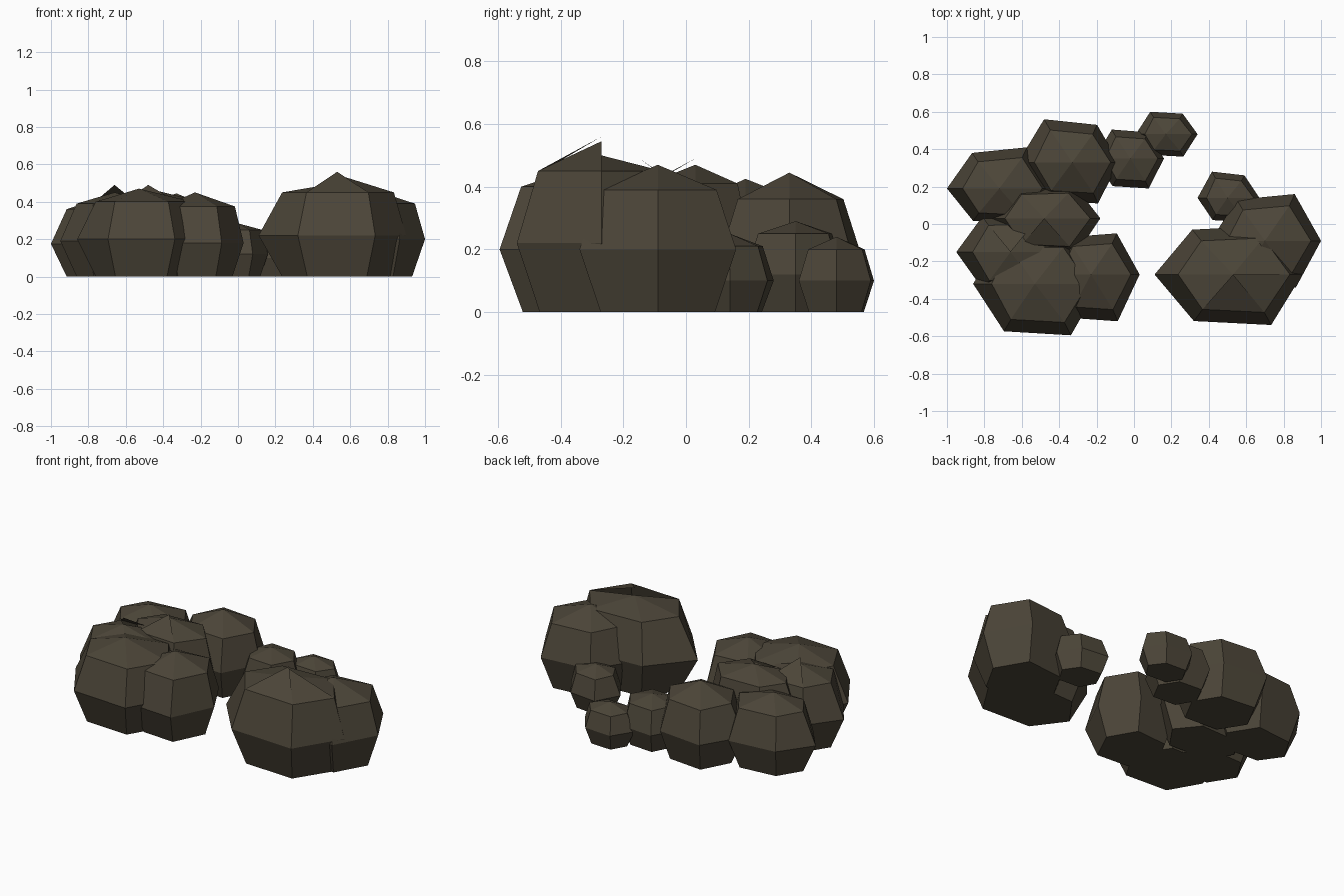
import bpy, bmesh

if "Cube" in bpy.data.objects:
    bpy.data.objects.remove(bpy.data.objects["Cube"])

stone = bpy.data.materials.new("dark brown stone")
stone.diffuse_color = (0.072, 0.06, 0.04, 1)
stone.use_nodes = True
stone.node_tree.nodes["Principled BSDF"].inputs["Base Color"].default_value = stone.diffuse_color

# x scale of each corner (left, front left, front right, right, back right, back left)
BASE = (0.70, 0.76, 0.78, 0.77, 0.78, 0.76)
WAIST = (1,) * 6
SHOULDER = (0.70, 0.78, 0.82, 0.82, 0.82, 0.78)


def boulder(name, cx, cy, left, right, front, back, mid, ring, apex, peaks={}, tilt=0.0):
    """Six-sided boulder: flat base, wide waist, narrower shoulder, faceted cap."""
    l, r, f, b = left - cx, right - cx, front - cy, back - cy
    s = 0.04 * (b - f)
    hexagon = [(l, 0), (l * 0.5, f + s), (r * 0.55, f), (r, 0),
               (r * 0.53, b + min(tilt, 0)), (l * 0.52, b - max(tilt, 0))]
    bm = bmesh.new()
    rings = []
    for kx, ky, z in ((BASE, 0.73, 0), (WAIST, 1, mid), (SHOULDER, 0.75, ring)):
        rings.append([bm.verts.new((cx + x * k, cy + y * ky, z)) for k, (x, y) in zip(kx, hexagon)])
    bm.faces.new(rings[0][::-1])
    for i in range(6):
        j = (i + 1) % 6
        for lo, hi in zip(rings, rings[1:]):
            bm.faces.new((lo[i], lo[j], hi[j], hi[i]))
        # cap facets may stand proud of the others as chipped peaks
        tip = bm.verts.new((cx, cy, peaks.get(i, apex)))
        bm.faces.new((rings[2][i], rings[2][j], tip))
    mesh = bpy.data.meshes.new(name)
    bm.to_mesh(mesh)
    bm.free()
    mesh.materials.append(stone)
    bpy.context.collection.objects.link(bpy.data.objects.new(name, mesh))


FRONT, FRONT_RIGHT, BACK = 1, 2, 4
# centre, left, right, front, back, waist, shoulder and top heights, raised facets, back tilt
# right-hand cluster
boulder("large_boulder", 0.53, -0.27, 0.11, 0.90, -0.54, -0.01, 0.22, 0.45, 0.50,
        {FRONT: 0.56, FRONT_RIGHT: 0.545}, 0.02)
boulder("right_boulder", 0.70, -0.09, 0.41, 1.0, -0.34, 0.16, 0.20, 0.39, 0.47, {}, 0.03)
boulder("small_right_rock", 0.50, 0.14, 0.34, 0.67, 0.01, 0.28, 0.10, 0.21, 0.25, {}, -0.02)
# left-hand cluster
boulder("front_left_boulder", -0.53, -0.32, -0.86, -0.18, -0.595, -0.06, 0.20, 0.40, 0.47)
boulder("front_inner_boulder", -0.23, -0.27, -0.47, 0.03, -0.52, -0.05, 0.18, 0.375, 0.45, {}, 0.02)
boulder("left_boulder", -0.66, -0.15, -0.95, -0.38, -0.37, 0.05, 0.19, 0.39, 0.45, {BACK: 0.49}, 0.01)
boulder("centre_boulder", -0.48, 0.03, -0.78, -0.18, -0.17, 0.21, 0.19, 0.41, 0.47, {FRONT: 0.49}, 0.01)
boulder("back_left_boulder", -0.72, 0.19, -1.0, -0.44, 0.0, 0.41, 0.175, 0.36, 0.425, {}, 0.03)
# rocks trailing off at the back
boulder("back_boulder", -0.33, 0.33, -0.62, -0.08, 0.11, 0.56, 0.18, 0.36, 0.445, {}, -0.03)
boulder("back_small_rock", -0.02, 0.35, -0.21, 0.16, 0.19, 0.505, 0.12, 0.25, 0.29, {}, -0.015)
boulder("back_end_rock", 0.17, 0.48, 0.01, 0.34, 0.36, 0.60, 0.10, 0.20, 0.24, {}, -0.01)
